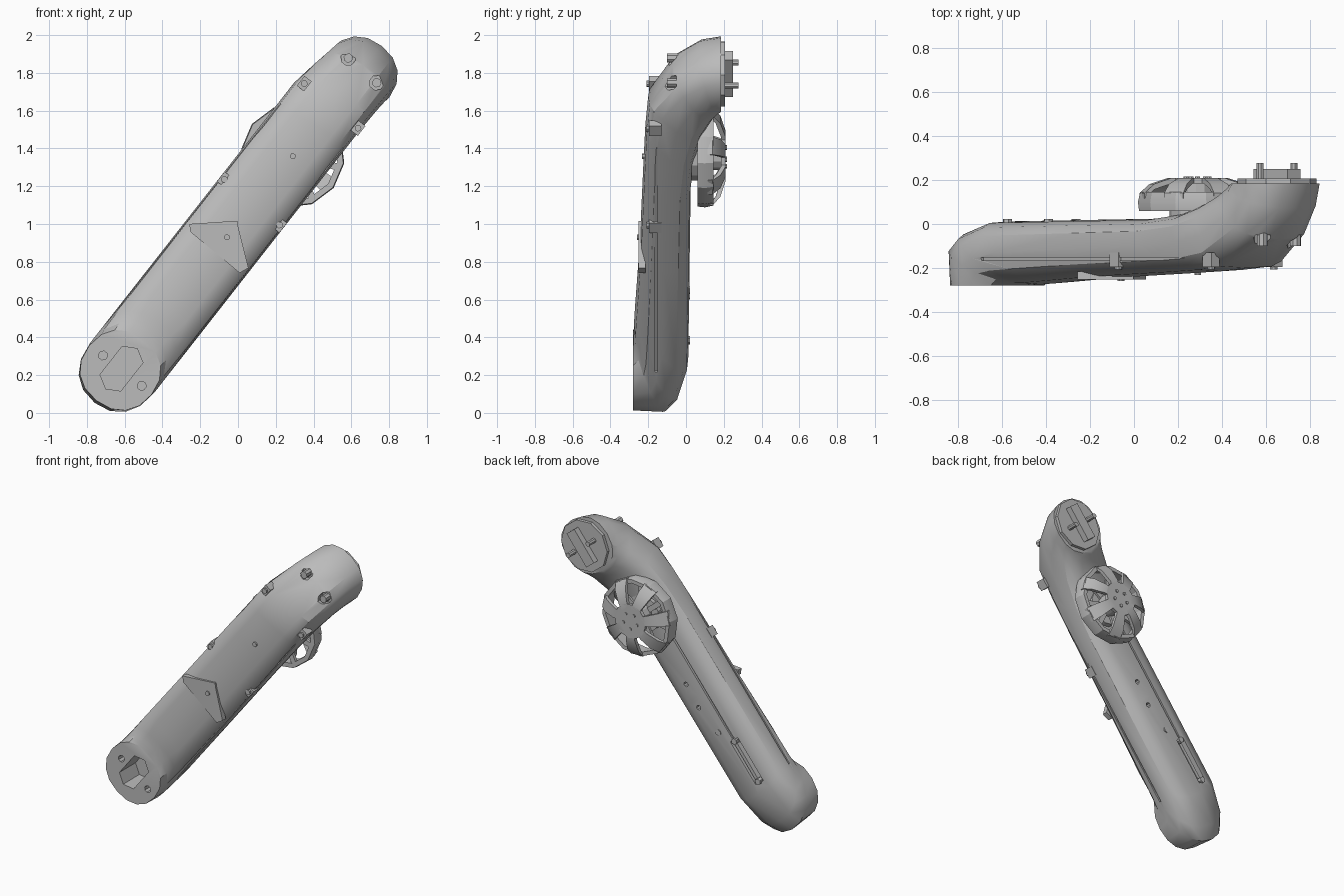
import bpy, bmesh
from math import sin, cos, pi, copysign
from mathutils import Vector

if "Cube" in bpy.data.objects:
    bpy.data.objects.remove(bpy.data.objects["Cube"])

grey = bpy.data.materials.new("arm_grey")
grey.use_nodes = True
grey.diffuse_color = (0.5, 0.5, 0.5, 1)
grey.node_tree.nodes["Principled BSDF"].inputs["Base Color"].default_value = grey.diffuse_color

# Arm frame: u runs along the arm, v across it, y is depth
ORIGIN = Vector((-0.62, 0, 0.23))
ALONG = Vector((0.617, 0, 0.787))
ACROSS = Vector((-0.787, 0, 0.617))


def place(u, v, y):
    return ORIGIN + ALONG * u + ACROSS * v + Vector((0, y, 0))


def loft(name, rings, closed=False, angle=0.5):
    """Skin a list of equal rings of (u, v, y) points."""
    bm = bmesh.new()
    rows = [[bm.verts.new(place(*p)) for p in ring] for ring in rings]
    n = len(rows[0])
    pairs = list(zip(rows, rows[1:]))
    if closed:
        pairs.append((rows[-1], rows[0]))
    else:
        bm.faces.new(rows[0])
        bm.faces.new(rows[-1])
    for a, b in pairs:
        for i in range(n):
            j = (i + 1) % n
            bm.faces.new((a[i], a[j], b[j], b[i]))
    bmesh.ops.recalc_face_normals(bm, faces=bm.faces)
    mesh = bpy.data.meshes.new(name)
    bm.to_mesh(mesh)
    bm.free()
    mesh.materials.append(grey)
    obj = bpy.data.objects.new(name, mesh)
    bpy.context.collection.objects.link(obj)
    bpy.ops.object.select_all(action='DESELECT')
    obj.select_set(True)
    bpy.context.view_layer.objects.active = obj
    bpy.ops.object.shade_smooth_by_angle(angle=angle)
    return obj


def prism(name, outline, y0, y1):
    return loft(name, [[(u, v, y) for u, v in outline] for y in (y0, y1)])


def rect(u, v, hu, hv):
    return [(u - hu, v - hv), (u + hu, v - hv), (u + hu, v + hv), (u - hu, v + hv)]


def disc(u, v, r, n=8):
    return [(u + r * cos(2 * pi * (i + .5) / n), v + r * sin(2 * pi * (i + .5) / n))
            for i in range(n)]


def soft(t, k):
    return copysign(abs(t) ** k, t)


def section(fu, fy, bu, by, w, dv=0, shear=0, k=0.65, n=16):
    """Rounded section spanning a front point and a back point."""
    pts = []
    for i in range(n):
        c = soft(cos(2 * pi * i / n), k)
        s = soft(sin(2 * pi * i / n), k)
        u = (fu + bu) / 2 + c * (fu - bu) / 2 + shear * w * s * max(c, 0)
        pts.append((u, dv + w * s, (fy + by) / 2 + c * (fy - by) / 2))
    return pts


# Main arm housing, bending to the front socket and to the rear coupling
body = loft("arm_housing", [
    section(0.20, -.28, -.21, -.28, .21, k=.9),
    section(0.25, -.275, -.225, -.10, .215, k=.9),
    section(0.32, -.275, -.14, -.04, .215, k=.8),
    section(0.42, -.27, .08, .012, .215),
    section(0.85, -.245, .80, .02, .215),
    section(1.40, -.225, 1.25, .025, .215),
    section(1.65, -.215, 1.50, .05, .215, shear=-.15),
    section(1.84, -.20, 1.68, .10, .215, shear=-.35),
    section(2.06, -.07, 1.77, .15, .205, -.015, shear=-.1, k=.75),
    section(2.17, .07, 1.80, .175, .20, -.025, k=.85),
    section(2.20, .185, 1.82, .185, .20, -.03, k=.9)])

# Socket, screw recesses, seams and back slot cut from the housing
socket = [(-.13, 0), (-.09, .07), (.1, .07), (.14, 0), (.1, -.07), (-.09, -.07)]
cutters = [prism("socket_cutter", socket, -.4, -.1)]
for v in (-.14, .12):
    cutters.append(prism("socket_pin_cutter", disc(0, v, .024), -.4, -.2))
screws = [(2.04, .07, -.05), (2.03, -.13, -.05)]
for u, v, y in screws:
    cutters.append(prism("screw_recess_cutter", disc(u, v, .04), -.4, y))
cutters += [
    prism("back_slot_cutter", rect(.3, .06, .16, .035), -.05, .2),
    prism("back_seam_cutter", rect(.88, .06, .42, .007), .003, .2),
    prism("left_seam_cutter", rect(.9, -.22, .75, .02), -.165, -.152),
    prism("right_seam_cutter", rect(.9, .22, .75, .02), -.165, -.152)]
for u, v in ((.75, -.06), (.92, -.05)):
    cutters.append(prism("back_hole_cutter", disc(u, v, .017), -.02, .2))
for cutter in cutters:
    mod = body.modifiers.new("cut", 'BOOLEAN')
    mod.operation, mod.solver, mod.object = 'DIFFERENCE', 'EXACT', cutter
    cutter.hide_render = True
bpy.context.view_layer.objects.active = body
for mod in list(body.modifiers):
    bpy.ops.object.modifier_apply(modifier=mod.name)
for cutter in cutters:
    bpy.data.objects.remove(cutter)
bpy.ops.object.select_all(action='DESELECT')
body.select_set(True)
bpy.ops.object.shade_smooth_by_angle(angle=0.5)

# Screws in the elbow and along the front edges
for u, v, y in screws:
    prism("elbow_screw", disc(u, v, .025), y - .05, y + .01)
for u, v in ((1.13, .19), (1.79, .17), (1.78, -.2), (1.12, -.19)):
    prism("edge_clip", rect(u, v, .033, .024), -.195, -.13)
    prism("edge_screw", disc(u, v, .018), -.208, -.13)

# Triangular front plate with its screws
prism("front_plate", [(.80, .16), (.83, .19), (1.0, .0), (.98, -.02),
                      (.84, -.20), (.79, -.18)], -.252, -.215)
prism("plate_screw", disc(.897, -.01, .016), -.26, -.22)
prism("axle_screw", disc(1.45, -.02, .016), -.232, -.2)

# Screws and a rail on the back
for u, v in ((.55, -.02), (.15, .06), (.45, .06)):
    prism("back_screw", disc(u, v, .022, 6), -.06, .022)
prism("back_slot_rail", rect(.3, .05, .13, .012), -.06, .005)

# Rear coupling: disc, key block and two pins
CU, CV = 2.015, -.035
prism("coupling_disc", disc(CU, CV, .18, 10), .17, .207)
prism("coupling_key", rect(CU, CV, .125, .038), .2, .25)
for side in (-1, 1):
    prism("coupling_pin", disc(CU, CV + side * .098, .017), .2, .278)

# Spoked wheel behind the arm
WU, WV = 1.451, -.019


def around(a, r, t, y):
    """Point at radius r and sideways offset t about the wheel centre."""
    return (WU + r * cos(a) - t * sin(a), WV + r * sin(a) + t * cos(a), y)


profile = [(.27, .06), (.275, .10), (.265, .145), (.238, .145), (.238, .06)]
loft("wheel_rim", [[around(2 * pi * i / 12, r, 0, y) for r, y in profile]
                   for i in range(12)], closed=True)
prism("wheel_hub", disc(WU, WV, .12, 12), .185, .21)
prism("wheel_axle", disc(WU, WV, .075, 12), -.02, .19)
prism("wheel_back_hub", disc(WU, WV, .13, 12), .03, .07)
stations = [(.08, .030, .21), (.13, .035, .21), (.215, .045, .182), (.262, .048, .14)]
for i in range(7):
    a = 2 * pi * i / 7 + .2
    loft("wheel_spoke", [[around(a, r, t, h) for t, h in
                          ((-w, y), (w, y), (w, y - .025), (-w, y - .025))]
                         for r, w, y in stations])
    b = a + pi / 7
    loft("wheel_back_spoke", [[around(b, r, t, h) for t, h in
                               ((-.018, .085), (.018, .085), (.018, .063), (-.018, .063))]
                              for r in (.07, .245)])
for i in range(5):
    u, v, _ = around(2 * pi * i / 5, .055, 0, 0)
    prism("wheel_bolt", disc(u, v, .012, 6), .2, .217)
